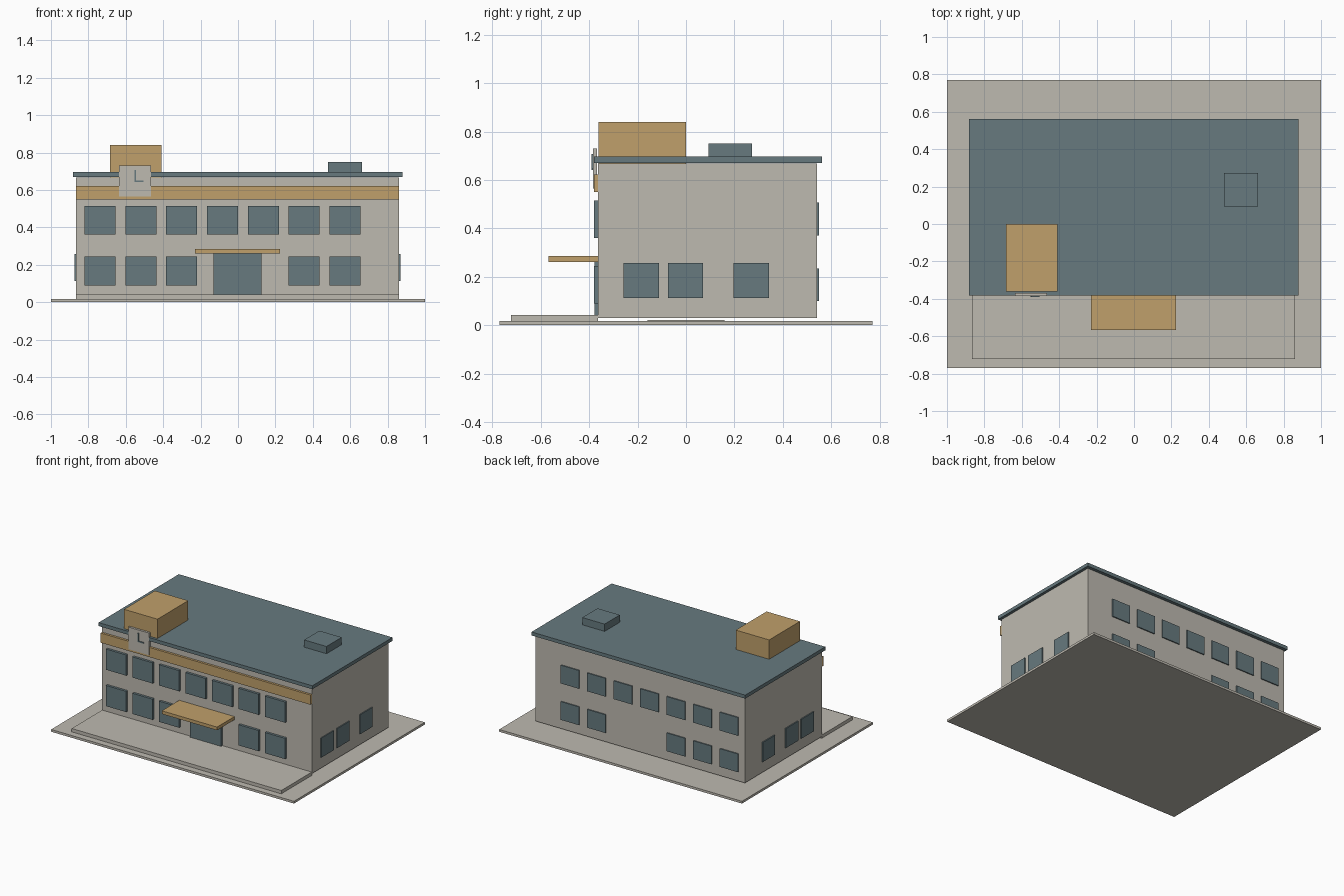
import bpy

if "Cube" in bpy.data.objects:
    bpy.data.objects.remove(bpy.data.objects["Cube"])


def srgb(r, g, b):
    return tuple((c / 255 / 12.92) if c < 11 else ((c / 255 + 0.055) / 1.055) ** 2.4
                 for c in (r, g, b)) + (1.0,)


def material(name, rgb):
    m = bpy.data.materials.new(name)
    m.diffuse_color = srgb(*rgb)
    m.use_nodes = True
    m.node_tree.nodes["Principled BSDF"].inputs["Base Color"].default_value = m.diffuse_color
    return m


stone = material("warm_grey", (190, 186, 176))
slate = material("slate_teal", (103, 122, 127))
tan = material("tan", (192, 160, 107))


def box(name, x, y, z, mat):
    """Box from (min, max) pairs on each axis."""
    bpy.ops.mesh.primitive_cube_add(size=1)
    o = bpy.context.object
    o.name = name
    for v in o.data.vertices:
        v.co = [r[0] if c < 0 else r[1] for c, r in zip(v.co, (x, y, z))]
    o.data.materials.append(mat)
    return o


# Ground slab, front terrace and foundation pad
box("ground_slab", (-1, 1), (-0.77, 0.77), (0, 0.017), stone)
box("front_terrace", (-0.865, 0.862), (-0.722, -0.363), (0.017, 0.042), stone)
box("foundation_pad", (-0.16, 0.16), (-0.16, 0.16), (0.017, 0.022), stone)

# Main block and roof
box("main_block", (-0.865, 0.862), (-0.363, 0.542), (0.03, 0.667), stone)
box("roof_slab", (-0.881, 0.879), (-0.381, 0.562), (0.67, 0.696), slate)
box("roof_penthouse", (-0.685, -0.41), (-0.362, 0), (0.667, 0.84), tan)
box("roof_vent", (0.48, 0.664), (0.093, 0.272), (0.69, 0.75), slate)

# Front band, entrance and canopy
box("front_band", (-0.865, 0.862), (-0.38, -0.362), (0.55, 0.622), tan)
box("entrance_door", (-0.13, 0.125), (-0.378, -0.362), (0.042, 0.263), slate)
box("entrance_canopy", (-0.23, 0.225), (-0.568, -0.362), (0.261, 0.285), tan)

# Clock plate with two hands
box("clock_plate", (-0.635, -0.465), (-0.384, -0.368), (0.565, 0.73), stone)
box("clock_minute_hand", (-0.554, -0.546), (-0.39, -0.384), (0.642, 0.707), slate)
box("clock_hour_hand", (-0.554, -0.505), (-0.39, -0.384), (0.642, 0.65), slate)

# Front and back windows: seven above, five below beside the entrance gap
for i in range(7):
    cx = -0.738 + 0.2183 * i
    for floor, zc in (("upper", 0.438), ("lower", 0.167)):
        if floor == "lower" and i in (3, 4):
            continue
        box(f"front_{floor}_window_{i}", (cx - 0.083, cx + 0.083), (-0.381, -0.362),
            (zc - 0.077, zc + 0.077), slate)
        box(f"back_{floor}_window_{i}", (cx - 0.075, cx + 0.075), (0.541, 0.55),
            (zc - 0.068, zc + 0.068), slate)

# Side windows on both ends
for i, cy in enumerate((-0.185, -0.002, 0.27)):
    for side, x in (("left", (-0.873, -0.864)), ("right", (0.861, 0.869))):
        box(f"{side}_window_{i}", x, (cy - 0.073, cy + 0.073), (0.112, 0.257), slate)
